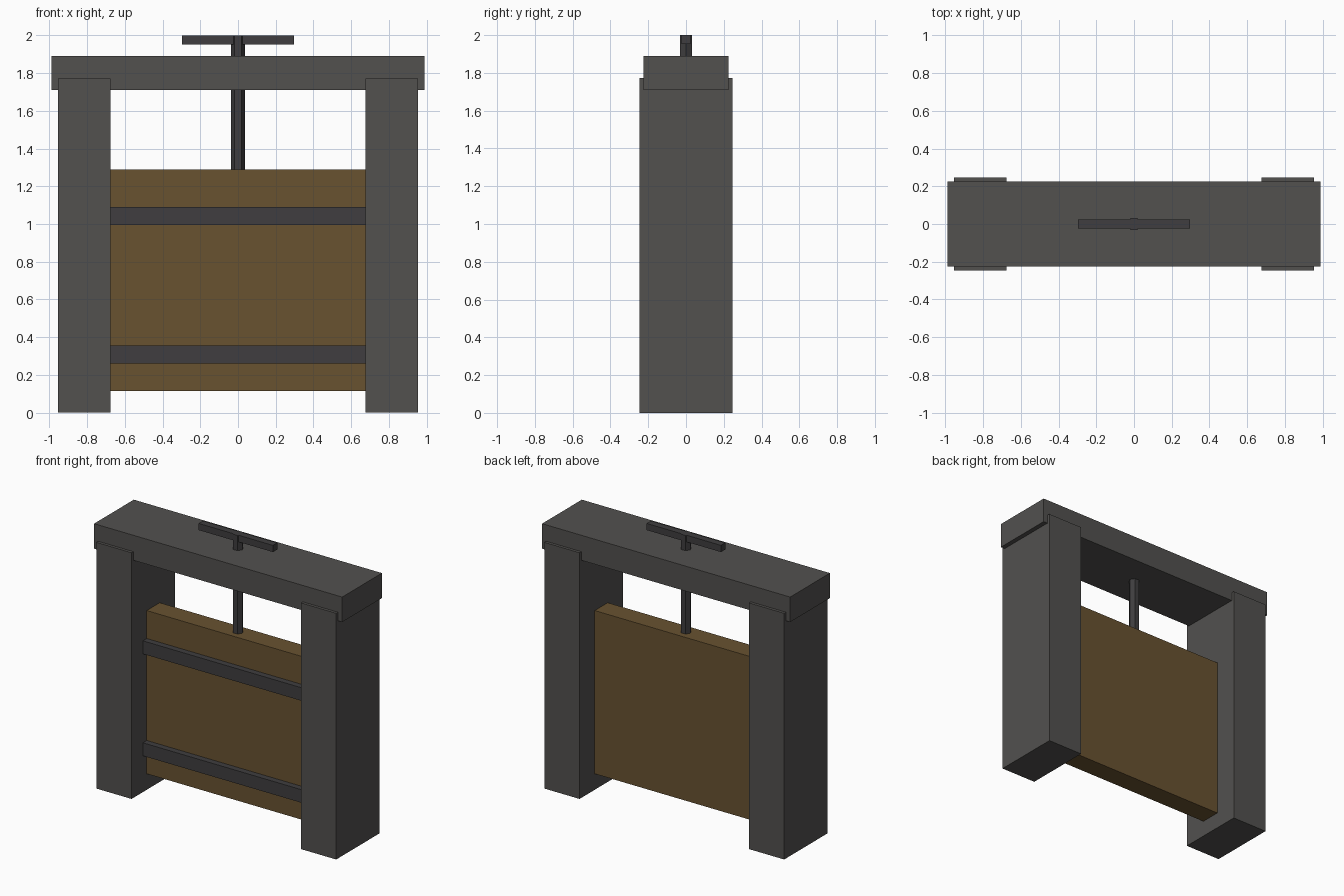
import bpy
import math

if "Cube" in bpy.data.objects:
    bpy.data.objects.remove(bpy.data.objects["Cube"])


def material(name, rgb):
    mat = bpy.data.materials.new(name)
    mat.diffuse_color = (*rgb, 1.0)
    mat.use_nodes = True
    mat.node_tree.nodes["Principled BSDF"].inputs["Base Color"].default_value = mat.diffuse_color
    return mat


stone = material("stone", (0.085, 0.082, 0.078))
iron = material("iron", (0.05, 0.048, 0.05))
wood = material("wood", (0.14, 0.085, 0.03))


def box(name, lo, hi, mat):
    """Axis-aligned box between two corners."""
    bpy.ops.mesh.primitive_cube_add(size=1, location=[(a + b) / 2 for a, b in zip(lo, hi)])
    ob = bpy.context.object
    ob.name = name
    ob.scale = [b - a for a, b in zip(lo, hi)]
    bpy.ops.object.transform_apply(location=False, rotation=False, scale=True)
    ob.data.materials.append(mat)
    return ob


# Side posts
for side, x in (("left", -0.815), ("right", 0.815)):
    box(side + "_post", (x - 0.14, -0.247, 0), (x + 0.14, 0.247, 1.772), stone)

# Top beam overlapping the post tops
box("top_beam", (-0.988, -0.226, 1.71), (0.988, 0.226, 1.89), stone)

# Sliding wooden gate, held between the posts
box("gate_panel", (-0.685, -0.074, 0.115), (0.685, 0.074, 1.29), wood)

# Iron bands on the front of the gate
for level, z in (("lower", 0.308), ("upper", 1.042)):
    box(level + "_band", (-0.685, -0.118, z - 0.047), (0.685, -0.07, z + 0.047), iron)

# Hexagonal lifting rod, with corners on the x axis
z0, z1 = 1.27, 2.0
bpy.ops.mesh.primitive_cylinder_add(vertices=6, radius=0.037, depth=z1 - z0,
                                    location=(0, 0, (z0 + z1) / 2),
                                    rotation=(0, 0, math.radians(30)))
rod = bpy.context.object
rod.name = "lifting_rod"
rod.data.materials.append(iron)

# Crossbar handle
box("crossbar_handle", (-0.296, -0.025, 1.952), (0.296, 0.025, 2.0), iron)
